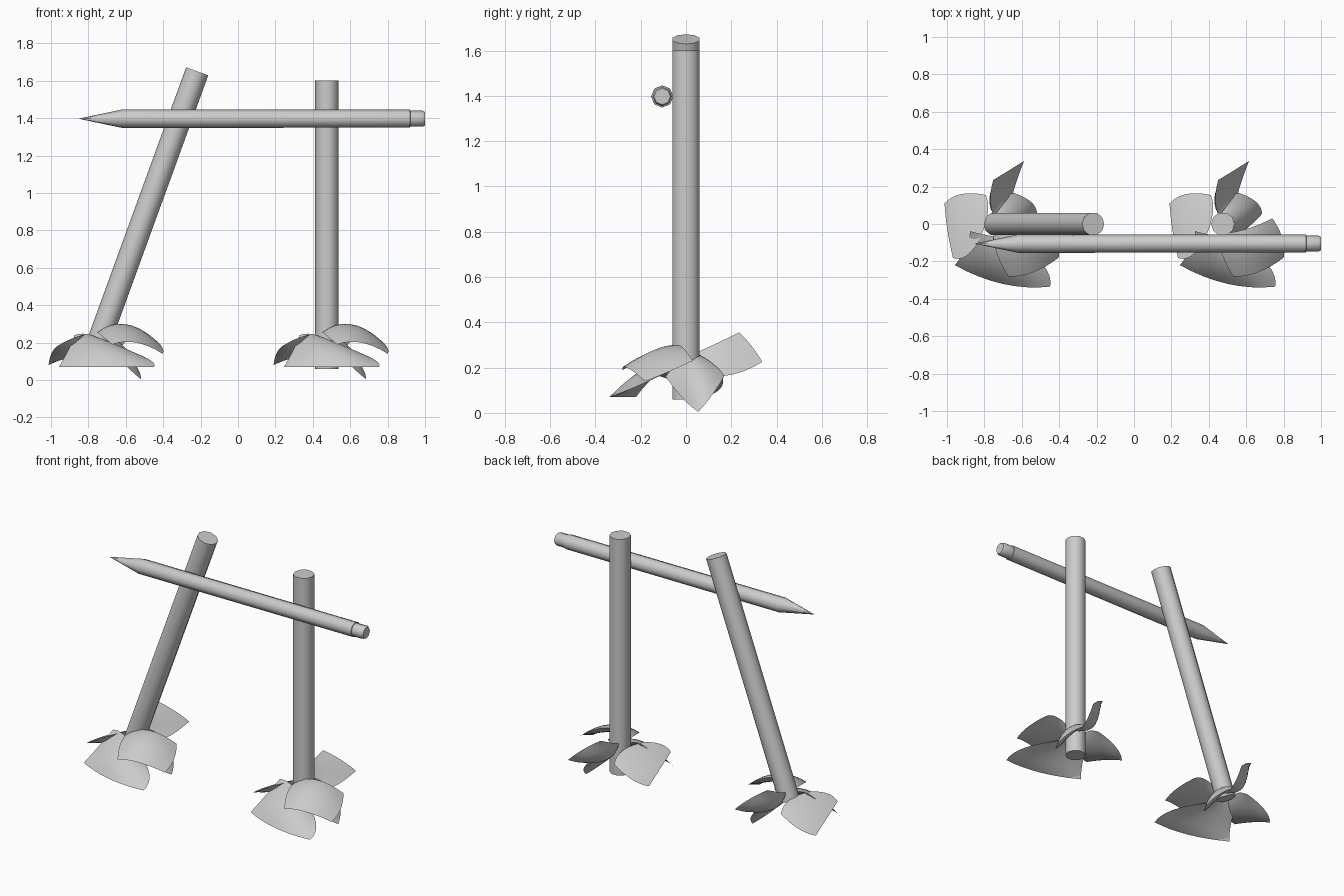
import bpy, bmesh, math
from mathutils import Vector

if "Cube" in bpy.data.objects:
    bpy.data.objects.remove(bpy.data.objects["Cube"])


def finish(name, bm, angle):
    bmesh.ops.recalc_face_normals(bm, faces=bm.faces)
    mesh = bpy.data.meshes.new(name)
    bm.to_mesh(mesh)
    bm.free()
    ob = bpy.data.objects.new(name, mesh)
    bpy.context.collection.objects.link(ob)
    bpy.ops.object.select_all(action='DESELECT')
    ob.select_set(True)
    bpy.context.view_layer.objects.active = ob
    bpy.ops.object.shade_smooth_by_angle(angle=math.radians(angle))
    return ob


def lathe(name, profile, sides=8):
    """Capped faceted rod along local z from (z, radius) pairs."""
    bm = bmesh.new()
    rings = []
    for z, r in profile:
        rings.append([bm.verts.new((r * math.cos(2 * math.pi * i / sides),
                                    r * math.sin(2 * math.pi * i / sides), z))
                      for i in range(sides)])
    for a, b in zip(rings, rings[1:]):
        for i in range(sides):
            j = (i + 1) % sides
            bm.faces.new((a[i], a[j], b[j], b[i]))
    bm.faces.new(rings[0])
    bm.faces.new(rings[-1])
    return finish(name, bm, 50)


def weights(t):
    return ((1 - t) * (1 - 2 * t), 4 * t * (1 - t), t * (2 * t - 1))


def leaf(name, pts, shift, n=8, bulge=0.045):
    """Pillow-like leaf: sheet through a 3 x 3 net of points plus a padded underside."""
    net = [[Vector(p) for p in row] for row in pts]
    normal = (net[2][1] - net[0][1]).cross(net[1][2] - net[1][0]).normalized()
    if normal.z > 0:
        normal = -normal
    bm = bmesh.new()
    for depth in (0, bulge):
        grid = []
        for i in range(n + 1):
            row = []
            for j in range(n + 1):
                u, v = i / n, j / n
                p = Vector((shift, 0, 0))
                for a, wa in enumerate(weights(u)):
                    for b, wb in enumerate(weights(v)):
                        p += wa * wb * net[a][b]
                puff = max(0, math.sin(math.pi * u) * math.sin(math.pi * v)) ** 0.7
                row.append(bm.verts.new(p + normal * depth * puff))
            grid.append(row)
        for i in range(n):
            for j in range(n):
                bm.faces.new((grid[i][j], grid[i + 1][j], grid[i + 1][j + 1], grid[i][j + 1]))
    bmesh.ops.remove_doubles(bm, verts=bm.verts, dist=0.0005)
    finish(name, bm, 45)


# Upright and leaning posts
post = [(0, 0.063), (1.54, 0.063)]
right_post = lathe("right_post", post, 10)
right_post.location = (0.475, 0, 0.06)
left_post = lathe("left_post", post, 10)
left_post.location = (-0.745, 0, 0.203)
left_post.rotation_euler = (0, math.radians(20), 0)

# Pointed crossbar with a stepped butt end
bar = lathe("pointed_crossbar", [(-0.85, 0.001), (-0.62, 0.049), (0.81, 0.048),
                                 (0.92, 0.048), (0.921, 0.043), (0.985, 0.043), (1.0, 0.036)])
bar.location = (0, -0.105, 1.397)
bar.rotation_euler = (0, math.radians(90), 0)

# Leaves around each post foot, each listed from inner row to outer row
left_leaf = [[(0.41, 0.155, 0.18), (0.42, 0.05, 0.23), (0.37, -0.10, 0.24)],
             [(0.28, 0.16, 0.12), (0.30, 0.0, 0.19), (0.30, -0.175, 0.215)],
             [(0.19, 0.11, 0.08), (0.205, -0.03, 0.14), (0.235, -0.18, 0.18)]]
front_leaf = [[(0.33, -0.04, 0.24), (0.42, -0.06, 0.24), (0.53, -0.08, 0.18)],
              [(0.29, -0.15, 0.15), (0.48, -0.21, 0.18), (0.71, -0.21, 0.12)],
              [(0.245, -0.22, 0.07), (0.50, -0.32, 0.07), (0.755, -0.335, 0.07)]]
upper_leaf = [[(0.45, -0.05, 0.255), (0.59, -0.03, 0.30), (0.74, 0.03, 0.23)],
              [(0.47, -0.16, 0.24), (0.63, -0.13, 0.275), (0.795, -0.08, 0.18)],
              [(0.53, -0.28, 0.19), (0.66, -0.26, 0.20), (0.80, -0.18, 0.14)]]
right_leaf = [[(0.52, -0.09, 0.16), (0.50, -0.01, 0.25), (0.46, 0.05, 0.26)],
              [(0.62, -0.01, 0.06), (0.60, 0.05, 0.17), (0.51, 0.115, 0.22)],
              [(0.685, 0.055, 0.005), (0.65, 0.12, 0.085), (0.55, 0.17, 0.165)]]
back_leaf = [[(0.46, 0.03, 0.26), (0.48, 0.05, 0.23), (0.53, 0.05, 0.19)],
             [(0.435, 0.12, 0.30), (0.49, 0.15, 0.235), (0.56, 0.18, 0.165)],
             [(0.45, 0.235, 0.355), (0.54, 0.29, 0.295), (0.615, 0.337, 0.225)]]
leaves = {"left_leaf": left_leaf, "front_leaf": front_leaf, "upper_leaf": upper_leaf,
          "right_leaf": right_leaf, "back_leaf": back_leaf}
for clump, shift in (("right_clump", 0.0), ("left_clump", -1.203)):
    for name, pts in leaves.items():
        leaf(clump + "_" + name, pts, shift)
